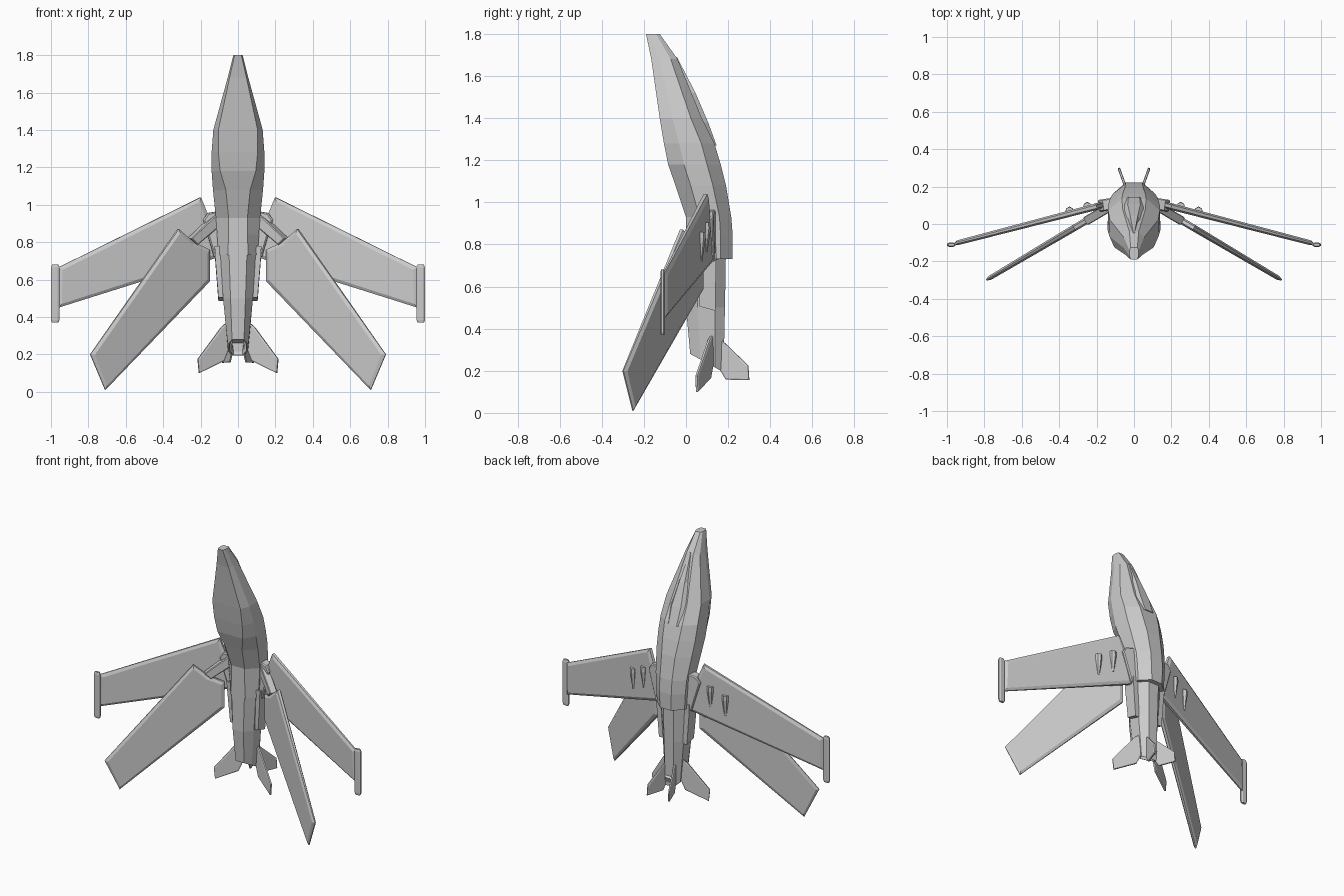
import bpy, bmesh
from mathutils import Vector

if "Cube" in bpy.data.objects:
    bpy.data.objects.remove(bpy.data.objects["Cube"])


def finish(bm, name, mirror=False):
    bmesh.ops.recalc_face_normals(bm, faces=bm.faces)
    me = bpy.data.meshes.new(name)
    bm.to_mesh(me)
    bm.free()
    ob = bpy.data.objects.new(name, me)
    bpy.context.collection.objects.link(ob)
    if mirror:
        ob.modifiers.new("mirror", 'MIRROR')
    return ob


def skin(rings):
    """Join equal rings of points into a closed bmesh; returns it and its last cap."""
    bm = bmesh.new()
    vs = [[bm.verts.new(p) for p in r] for r in rings]
    n = len(vs[0])
    for a, b in zip(vs, vs[1:]):
        for i in range(n):
            j = (i + 1) % n
            bm.faces.new((a[i], a[j], b[j], b[i]))
    bm.faces.new(vs[0][::-1])
    return bm, bm.faces.new(vs[-1])


def octagon(z, yb, yt, b, w, t, slant=0.0):
    """Body section: belly and back y, belly / side / back half widths."""
    h = yt - yb
    half = [(b, yb), (w, yb + .3 * h), (w * .98, yb + .74 * h), (t, yt)]
    pts = half + [(-x, y) for x, y in reversed(half)]
    return [(x, y, z - slant * (y - yb)) for x, y in pts]


def plate(name, pts, thick, bevel, depth):
    """Mirrored flat wing with chamfered edges; thick is the half edge thickness."""
    P = [Vector(p) for p in pts]
    n = (P[1] - P[0]).cross(P[2] - P[0]).normalized()
    bm, cap = skin([[p - n * t for p, t in zip(P, thick)],
                    [p + n * t for p, t in zip(P, thick)]])
    bmesh.ops.recalc_face_normals(bm, faces=bm.faces)
    bm.normal_update()
    caps = [f for f in bm.faces if len(f.verts) == len(P) and abs(f.normal.dot(n)) > .9]
    bmesh.ops.inset_individual(bm, faces=caps, thickness=bevel, depth=depth)
    return finish(bm, name, True)


# Forward fuselage, nose to the step behind the wing roots
front = [(1.80, -.19, -.125, .018, .025, .018), (1.68, -.165, -.04, .045, .055, .025),
         (1.40, -.125, .075, .105, .132, .06), (1.28, -.105, .135, .105, .141, .065),
         (1.18, -.085, .165, .095, .141, .06), (1.08, -.05, .19, .065, .134, .05),
         (.93, .0, .215, .05, .118, .045), (.84, .0, .222, .05, .112, .045),
         (.73, .0, .22, .055, .105, .04)]
bm, _ = skin([octagon(*r) for r in front])
finish(bm, "forward_fuselage")

# Rear fuselage with slanted, hollow tail
rear = [octagon(.80, .0, .19, .05, .098, .04), octagon(.50, .0, .185, .04, .08, .035),
        octagon(.28, .02, .178, .032, .055, .03, .55)]
bm, cap = skin(rear)
bmesh.ops.recalc_face_normals(bm, faces=bm.faces)
bmesh.ops.inset_individual(bm, faces=[cap], thickness=.01, depth=0)
bmesh.ops.inset_individual(bm, faces=[cap], thickness=.006, depth=-.06)
finish(bm, "rear_fuselage")

# Canopy: raised faceted wedge on the back of the nose
canopy = [(1.69, -.09, -.043, .008, .004), (1.52, -.02, .045, .06, .02),
          (1.38, .04, .105, .092, .034), (1.27, .10, .145, .085, .03)]
bm, _ = skin([[(-w, y, z), (w, y, z), (t, yt, z), (-t, yt, z)] for z, y, yt, w, t in canopy])
finish(bm, "canopy")

# Upper wings, with a gentle droop towards the tips
up = lambda x: .145 - .26 * x
plate("upper_wing", [(x, up(x), z) for x, z in
      [(.20, 1.04), (.96, .665), (.96, .45), (.12, .715), (.155, .93)]],
      [.009, .004, .004, .009, .009], .025, .009)

# Lower wings, swept and steeply drooped
low = lambda x: .168 - .592 * x
plate("lower_wing", [(x, low(x), z) for x, z in
      [(.32, .87), (.79, .20), (.71, .01), (.155, .59), (.155, .76), (.24, .80)]],
      [.009, .003, .003, .009, .009, .009], .022, .009)

# Hinge arms joining the wings to the body
plate("lower_wing_arm", [(x, low(x), z) for x, z in
      [(.09, .96), (.13, .945), (.26, .82), (.225, .785), (.09, .90)]],
      [.02] * 5, .006, .004)
plate("upper_wing_root", [(x, .125 - .15 * x, z) for x, z in
      [(.08, .97), (.165, .955), (.19, .92), (.13, .72), (.08, .72)]],
      [.026] * 5, .008, .006)

# Tailplanes and twin dorsal fins
plate("tailplane", [(x, .15 - .47 * x, z) for x, z in
      [(.05, .38), (.09, .345), (.215, .175), (.208, .10), (.075, .165), (.05, .23)]],
      [.005] * 6, .008, .003)
plate("dorsal_fin", [(.035 + .36 * (y - .17), y, z) for y, z in
      [(.165, .35), (.295, .225), (.30, .155), (.19, .158), (.165, .20)]],
      [.004] * 5, .008, .003)

# Side housings beside the rear fuselage
bm, _ = skin([[(.05, y0, z + .02), (w, y0, z + .02), (w, y1, z), (.05, y1, z)]
              for z, w, y0, y1 in [(.76, .125, .055, .145), (.70, .122, .058, .142),
                                   (.485, .105, .065, .14)]])
finish(bm, "side_housing", True)

# Wing-tip rails
bm, _ = skin([[(.977 + a * s, -.111 + b * s, z) for a, b in
               [(.023, .005), (.012, .011), (-.012, .011), (-.023, .005),
                (-.023, -.005), (-.012, -.011), (.012, -.011), (.023, -.005)]]
              for z, s in [(.68, .7), (.665, 1), (.385, 1), (.37, .75)]])
finish(bm, "wing_tip_rail", True)

# Tapered fairings on the back of the upper wings
for i, (x, z) in enumerate([(.25, .905), (.345, .86)]):
    y = up(x)
    bm, _ = skin([[(x - r, y, zz), (x + r, y, zz), (x + r * .7, y + h * .75, zz),
                   (x, y + h, zz), (x - r * .7, y + h * .75, zz)]
                  for zz, r, h in [(z, .024, .036), (z - .03, .025, .038), (z - .14, .010, .022)]])
    finish(bm, f"wing_fairing_{i + 1}", True)
